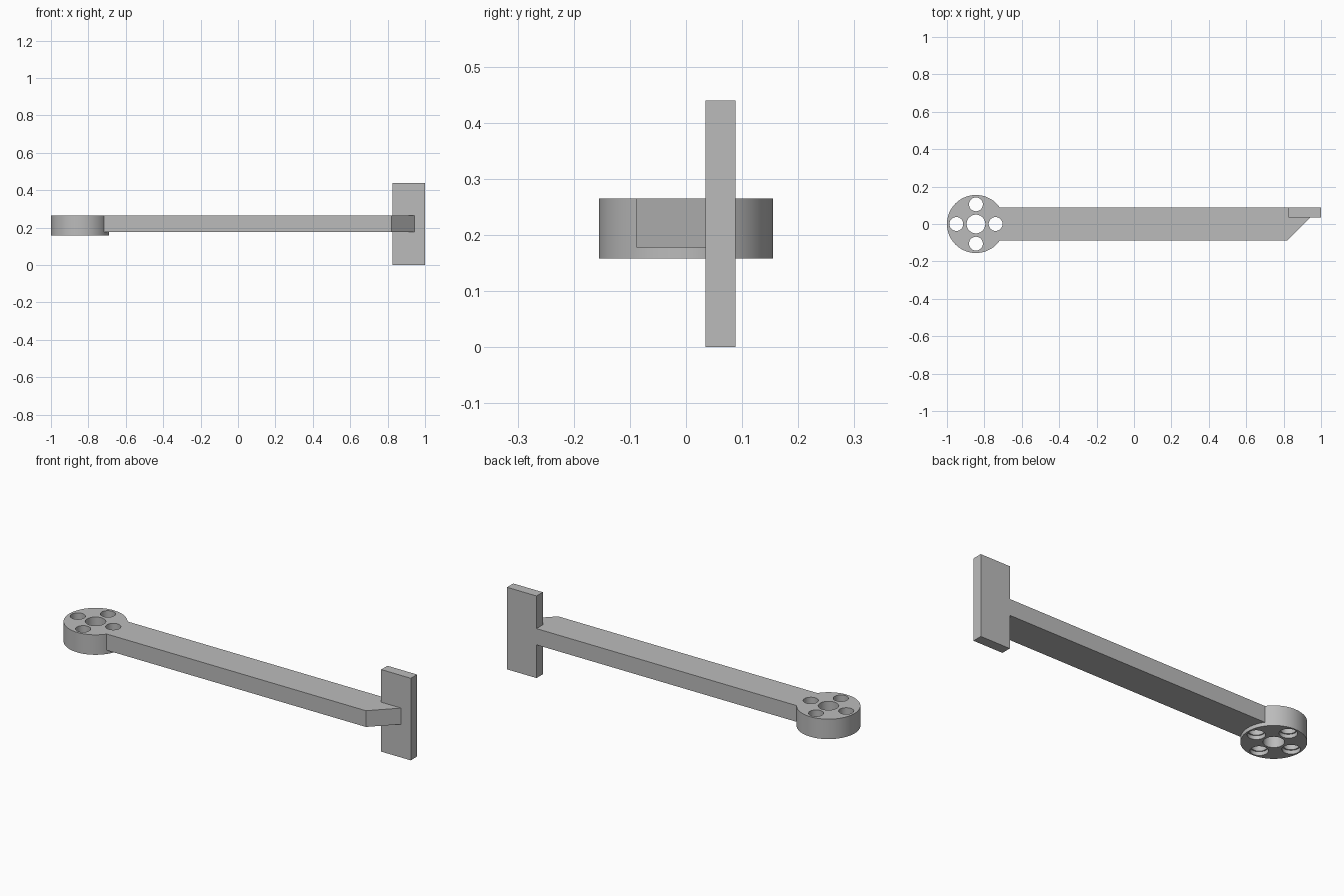
import bpy, bmesh, math

if "Cube" in bpy.data.objects:
    bpy.data.objects.remove(bpy.data.objects["Cube"])

grey = bpy.data.materials.new("plain grey")
grey.diffuse_color = (0.5, 0.5, 0.5, 1)
grey.use_nodes = True
grey.node_tree.nodes["Principled BSDF"].inputs["Base Color"].default_value = grey.diffuse_color

HUB_X, HUB_R = -0.845, 0.155
TOP, ARM_BOTTOM, HUB_BOTTOM = 0.265, 0.178, 0.158
ARM_Y = 0.088
PLATE_X, PLATE_FRONT = 0.825, 0.035


def prism(name, outline, z0, z1):
    """Extrude a flat outline from z0 up to z1."""
    bm = bmesh.new()
    face = bm.faces.new([bm.verts.new((x, y, z0)) for x, y in outline])
    top = bmesh.ops.extrude_face_region(bm, geom=[face])["geom"]
    bmesh.ops.translate(bm, vec=(0, 0, z1 - z0),
                        verts=[v for v in top if isinstance(v, bmesh.types.BMVert)])
    bmesh.ops.recalc_face_normals(bm, faces=bm.faces)
    mesh = bpy.data.meshes.new(name)
    bm.to_mesh(mesh)
    bm.free()
    mesh.materials.append(grey)
    ob = bpy.data.objects.new(name, mesh)
    bpy.context.collection.objects.link(ob)
    return ob


def circle(x, y, r, n):
    return [(x + r * math.cos(2 * math.pi * i / n), y + r * math.sin(2 * math.pi * i / n))
            for i in range(n)]


def boolean(target, tool, operation):
    """Apply a boolean and delete the tool object."""
    mod = target.modifiers.new(operation, 'BOOLEAN')
    mod.operation, mod.object, mod.solver = operation, tool, 'EXACT'
    bpy.context.view_layer.objects.active = target
    bpy.ops.object.modifier_apply(modifier=mod.name)
    bpy.data.objects.remove(tool)


# Round hub joined to the long arm, whose far end is mitred to the plate
arm = prism("hub_and_arm", circle(HUB_X, 0, HUB_R, 96), HUB_BOTTOM, TOP)
bar = prism("bar", [(-0.80, -ARM_Y), (0.82, -ARM_Y), (0.943, PLATE_FRONT),
                    (PLATE_X, PLATE_FRONT), (PLATE_X, ARM_Y), (-0.80, ARM_Y)],
            ARM_BOTTOM, TOP)
boolean(arm, bar, 'UNION')

# Centre bore
boolean(arm, prism("bore", circle(HUB_X, 0, 0.05, 48), 0.1, 0.3), 'DIFFERENCE')

# Four screw holes with a shallow counterbore underneath
for dx, dy in ((1, 0), (0, 1), (-1, 0), (0, -1)):
    x, y = HUB_X + 0.105 * dx, 0.105 * dy
    boolean(arm, prism("hole", circle(x, y, 0.037, 40), 0.1, 0.3), 'DIFFERENCE')
    boolean(arm, prism("counterbore", circle(x, y, 0.043, 40), 0.1, HUB_BOTTOM + 0.02),
            'DIFFERENCE')

# Upright end plate
prism("end_plate", [(PLATE_X, PLATE_FRONT), (1.0, PLATE_FRONT), (1.0, ARM_Y),
                    (PLATE_X, ARM_Y)], 0.0, 0.44)

# Smooth the round walls, keep the edges sharp
bpy.ops.object.select_all(action='DESELECT')
arm.select_set(True)
bpy.context.view_layer.objects.active = arm
bpy.ops.object.shade_smooth_by_angle(angle=math.radians(30))
